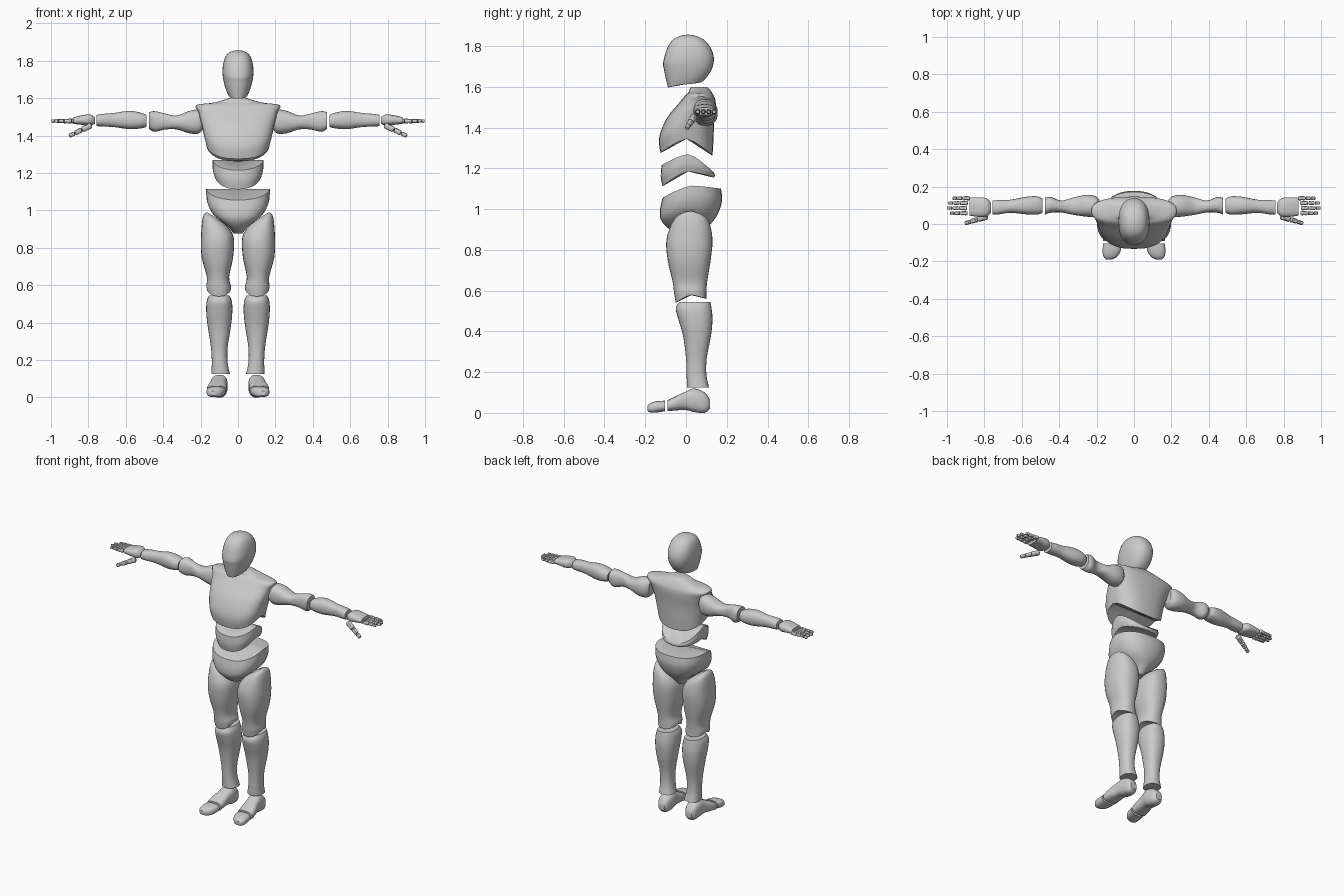
import bpy, bmesh, math
from mathutils import Vector, Matrix

AXES = {'Z': lambda u, v, t: (u, v, t),
        'Y': lambda u, v, t: (u, t, v),
        'X': lambda u, v, t: (t, v, u)}


def R(w, lo, hi, t, c=0.0, f=None, b=None, d=0.0):
    """Ring: half width, low/high depth, height, centre, front/back height, tilt."""
    return (w, lo, hi, t, c, t if f is None else f, t if b is None else b, d)


def spline(rings, steps):
    """Catmull-Rom through the rings."""
    out = []
    n = len(rings)
    for i in range(n - 1):
        p0, p1 = rings[max(i - 1, 0)], rings[i]
        p2, p3 = rings[i + 1], rings[min(i + 2, n - 1)]
        for s in range(steps):
            x = s / steps
            out.append([0.5 * (2 * q1 + (q2 - q0) * x + (2 * q0 - 5 * q1 + 4 * q2 - q3) * x * x
                               + (3 * q1 - q0 - 3 * q2 + q3) * x ** 3)
                        for q0, q1, q2, q3 in zip(p0, p1, p2, p3)])
    return out + [list(rings[-1])]


def loft(name, rings, axis='Z', e=0.85, n=28, steps=4, mirror=False, matrix=None, angle=38):
    put = AXES[axis]
    bm = bmesh.new()
    loops, centres = [], []
    for w, lo, hi, t, c, f, b, d in spline(rings, steps):
        mid, half = (lo + hi) / 2, (hi - lo) / 2
        loop = []
        for i in range(n):
            a = 2 * math.pi * i / n
            sn, cs = math.sin(a), math.cos(a)
            su = math.copysign(abs(sn) ** e, sn)
            cv = math.copysign(abs(cs) ** e, cs)
            z = t + ((f if cs > 0 else b) - t) * abs(cv) ** 1.4 + d * su
            loop.append(bm.verts.new(put(c + w * su, mid - half * cv, z)))
        loops.append(loop)
        centres.append(put(c, mid, t))
    for l0, l1 in zip(loops, loops[1:]):
        for i in range(n):
            j = (i + 1) % n
            bm.faces.new((l0[i], l0[j], l1[j], l1[i]))
    for loop, centre in ((loops[0], centres[0]), (loops[-1], centres[-1])):
        v = bm.verts.new(centre)
        for i in range(n):
            bm.faces.new((loop[i], loop[(i + 1) % n], v))
    if matrix:
        bm.transform(matrix)
    bmesh.ops.recalc_face_normals(bm, faces=bm.faces)
    me = bpy.data.meshes.new(name)
    bm.to_mesh(me)
    bm.free()
    me.shade_smooth()
    me.set_sharp_from_angle(angle=math.radians(angle))
    ob = bpy.data.objects.new(name, me)
    bpy.context.collection.objects.link(ob)
    if mirror:
        ob.modifiers.new("mirror", 'MIRROR').use_mirror_merge = False
    return ob


def digit(name, p0, p1, r):
    """Small rounded bone between two points, mirrored."""
    p0, p1 = Vector(p0), Vector(p1)
    L = (p1 - p0).length
    m = Matrix.Translation(p0) @ (p1 - p0).to_track_quat('Z', 'Y').to_matrix().to_4x4()
    rings = [R(k * r, -k * r, k * r, t * L) for k, t in
             ((.6, 0), (1, .15), (.88, .5), (.95, .85), (.6, 1))]
    loft(name, rings, n=10, steps=2, mirror=True, matrix=m)


# Head
loft("head", [
    R(.05, -.088, .075, 1.612, f=1.597, b=1.622),
    R(.064, -.098, .10, 1.645, f=1.635, b=1.645),
    R(.077, -.108, .128, 1.69, f=1.685, b=1.69),
    R(.083, -.112, .137, 1.74, f=1.72, b=1.74),
    R(.078, -.092, .122, 1.79),
    R(.062, -.065, .09, 1.83),
    R(.035, -.03, .05, 1.85),
    R(.006, .004, .016, 1.856)])

# Chest
loft("chest", [
    R(.168, -.125, .13, 1.345, f=1.275, b=1.262),
    R(.182, -.132, .135, 1.40, f=1.35, b=1.34),
    R(.195, -.095, .138, 1.46, f=1.445, b=1.42),
    R(.212, -.035, .146, 1.525, f=1.52, b=1.50),
    R(.224, .0, .143, 1.562, b=1.54),
    R(.13, .015, .125, 1.576),
    R(.065, .02, .11, 1.594),
    R(.048, .03, .10, 1.60)], e=.8)

# Abdomen
loft("abdomen", [
    R(.125, -.115, .135, 1.185, f=1.112, b=1.155),
    R(.136, -.124, .142, 1.225, f=1.16, b=1.163),
    R(.136, -.12, .138, 1.27, f=1.215, b=1.178)], e=.85)

# Pelvis
loft("pelvis", [
    R(.025, -.03, .075, .877),
    R(.055, -.08, .115, .915, f=.90, b=.92),
    R(.135, -.122, .153, .985, f=.945, b=.97),
    R(.166, -.128, .177, 1.05, f=.995, b=1.04),
    R(.17, -.115, .172, 1.115, f=1.055, b=1.10)], e=.85)

# Thighs
loft("thigh", [
    R(.04, -.02, .06, .965, .125, d=.025),
    R(.07, -.065, .112, .935, .118, d=.03),
    R(.088, -.096, .13, .85, .11),
    R(.084, -.09, .121, .75, .11),
    R(.06, -.066, .104, .645, .107),
    R(.066, -.058, .10, .595, .103, f=.585, b=.59),
    R(.064, -.05, .10, .578, .102, f=.54, b=.56)], mirror=True)

# Shins
loft("shin", [
    R(.05, .005, .113, .125, .093),
    R(.042, .003, .10, .19, .098),
    R(.045, 0, .102, .27, .10),
    R(.062, -.015, .123, .38, .10),
    R(.07, -.038, .13, .46, .10),
    R(.067, -.05, .125, .515, .10),
    R(.055, -.03, .12, .545, .10)], mirror=True)

# Feet and toes
loft("foot", [
    R(.022, .02, .065, .117, .1),
    R(.038, .0, .10, .092, .1),
    R(.045, .004, .12, .04, .1),
    R(.045, .014, .105, 0, .105),
    R(.052, .012, .082, -.05, .112),
    R(.053, .008, .062, -.09, .114)], axis='Y', e=.75, mirror=True)
loft("toes", [
    R(.05, .008, .06, -.104, .115),
    R(.048, .002, .057, -.145, .12),
    R(.036, .002, .048, -.175, .127),
    R(.015, .01, .035, -.19, .132)], axis='Y', e=.75, mirror=True)

# Arms
loft("upper_arm", [
    R(.045, .05, .13, .185, 1.48),
    R(.064, .037, .15, .21, 1.475),
    R(.06, .04, .155, .26, 1.472),
    R(.037, .05, .14, .33, 1.47),
    R(.043, .062, .125, .39, 1.475),
    R(.055, .06, .145, .445, 1.475),
    R(.045, .05, .14, .476, 1.48)], axis='X', mirror=True)
loft("forearm", [
    R(.032, .06, .135, .488, 1.478),
    R(.042, .05, .148, .52, 1.48),
    R(.049, .052, .145, .58, 1.483),
    R(.038, .06, .13, .66, 1.483),
    R(.034, .052, .128, .72, 1.482),
    R(.03, .05, .125, .756, 1.48)], axis='X', mirror=True)

# Hands
loft("palm", [
    R(.018, .06, .115, .765, 1.48),
    R(.03, .04, .138, .79, 1.483),
    R(.026, .038, .142, .83, 1.483),
    R(.018, .045, .14, .88, 1.48)], axis='X', e=.75, mirror=True)
for finger, y, x0, x1 in (("index", .058, .89, .985), ("middle", .085, .892, 1.0),
                          ("ring", .112, .888, .995), ("little", .138, .878, .972)):
    cuts = [x0 + (x1 - x0) * k for k in (0, .42, .74, 1)]
    for i in range(3):
        digit(f"{finger}_finger_{i + 1}", (cuts[i], y, 1.478), (cuts[i + 1] - .002, y, 1.477),
              .0125 - .0015 * i)
base, tip = Vector((.785, .04, 1.455)), Vector((.902, .004, 1.398))
for i, (a, b) in enumerate(((0, .42), (.44, .74), (.76, 1))):
    digit(f"thumb_{i + 1}", base.lerp(tip, a), base.lerp(tip, b), .017 - .0025 * i)
